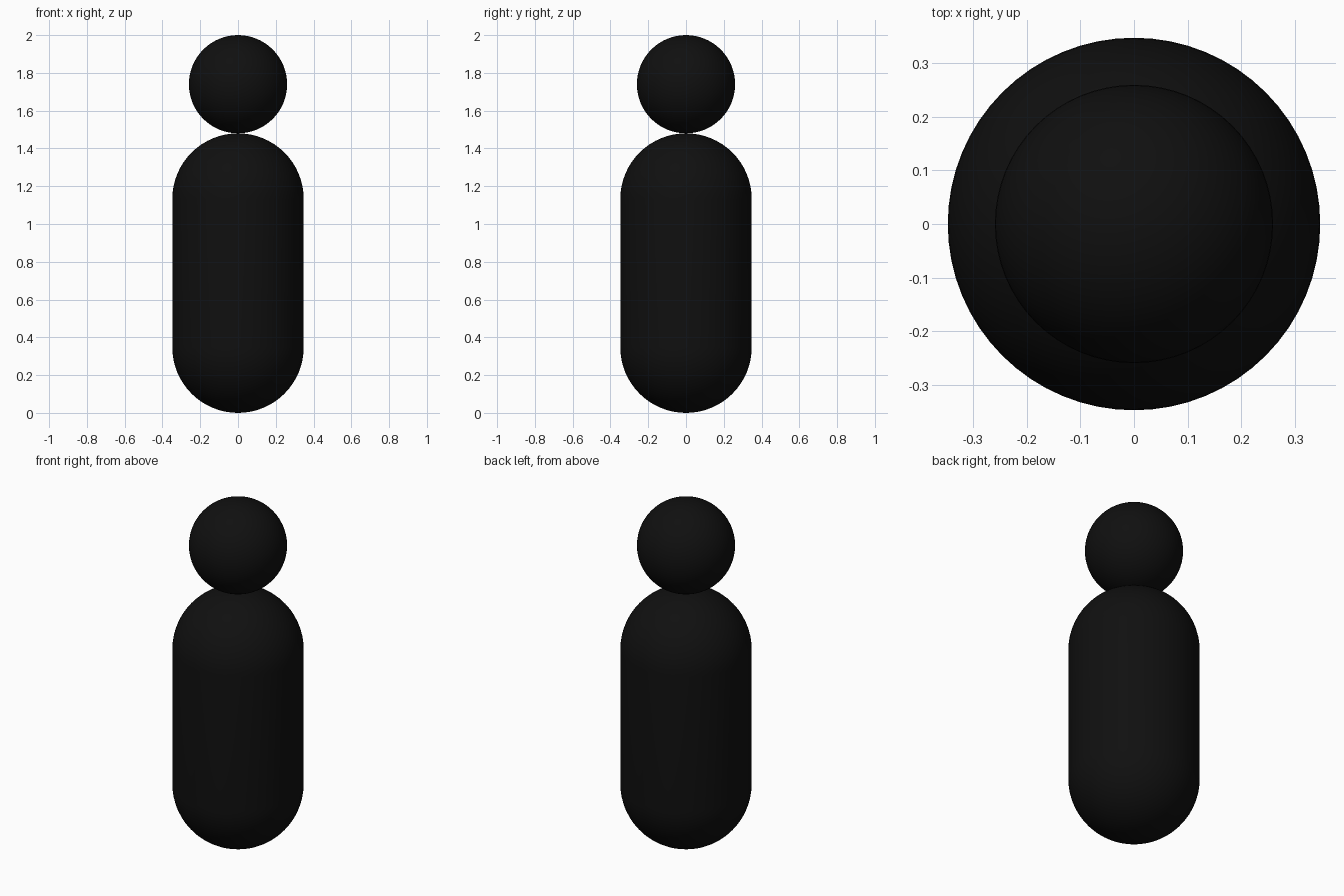
import bpy, bmesh
from math import pi, sin, cos

if "Cube" in bpy.data.objects:
    bpy.data.objects.remove(bpy.data.objects["Cube"])

BODY_R, BODY_TOP = 0.348, 1.48
HEAD_R = 0.26
SEGMENTS, CAP_STEPS = 64, 16

black = bpy.data.materials.new("matte_black")
black.diffuse_color = (0.005, 0.005, 0.005, 1)
black.use_nodes = True
black.node_tree.nodes["Principled BSDF"].inputs["Base Color"].default_value = black.diffuse_color


def capsule(name, radius, bottom, top):
    """Sphere stretched apart at its equator; a plain sphere when top - bottom = 2 * radius."""
    low, high = bottom + radius, top - radius
    arc = [pi / 2 * i / CAP_STEPS for i in range(CAP_STEPS + 1)]
    profile = [(radius * sin(a), low - radius * cos(a)) for a in arc]
    profile += [(radius * cos(a), high + radius * sin(a)) for a in arc]

    bm = bmesh.new()
    verts = [bm.verts.new((r, 0, z)) for r, z in profile]
    edges = [bm.edges.new(pair) for pair in zip(verts, verts[1:])]
    bmesh.ops.spin(bm, geom=verts + edges, cent=(0, 0, 0), axis=(0, 0, 1),
                   angle=2 * pi, steps=SEGMENTS)
    bmesh.ops.remove_doubles(bm, verts=bm.verts, dist=1e-4)
    bmesh.ops.dissolve_degenerate(bm, edges=bm.edges, dist=1e-5)
    bmesh.ops.recalc_face_normals(bm, faces=bm.faces)
    for face in bm.faces:
        face.smooth = True

    mesh = bpy.data.meshes.new(name)
    bm.to_mesh(mesh)
    bm.free()
    mesh.materials.append(black)
    obj = bpy.data.objects.new(name, mesh)
    bpy.context.collection.objects.link(obj)
    return obj


# Rounded body with a ball head resting on top
capsule("body", BODY_R, 0, BODY_TOP)
capsule("head", HEAD_R, BODY_TOP, BODY_TOP + 2 * HEAD_R)
